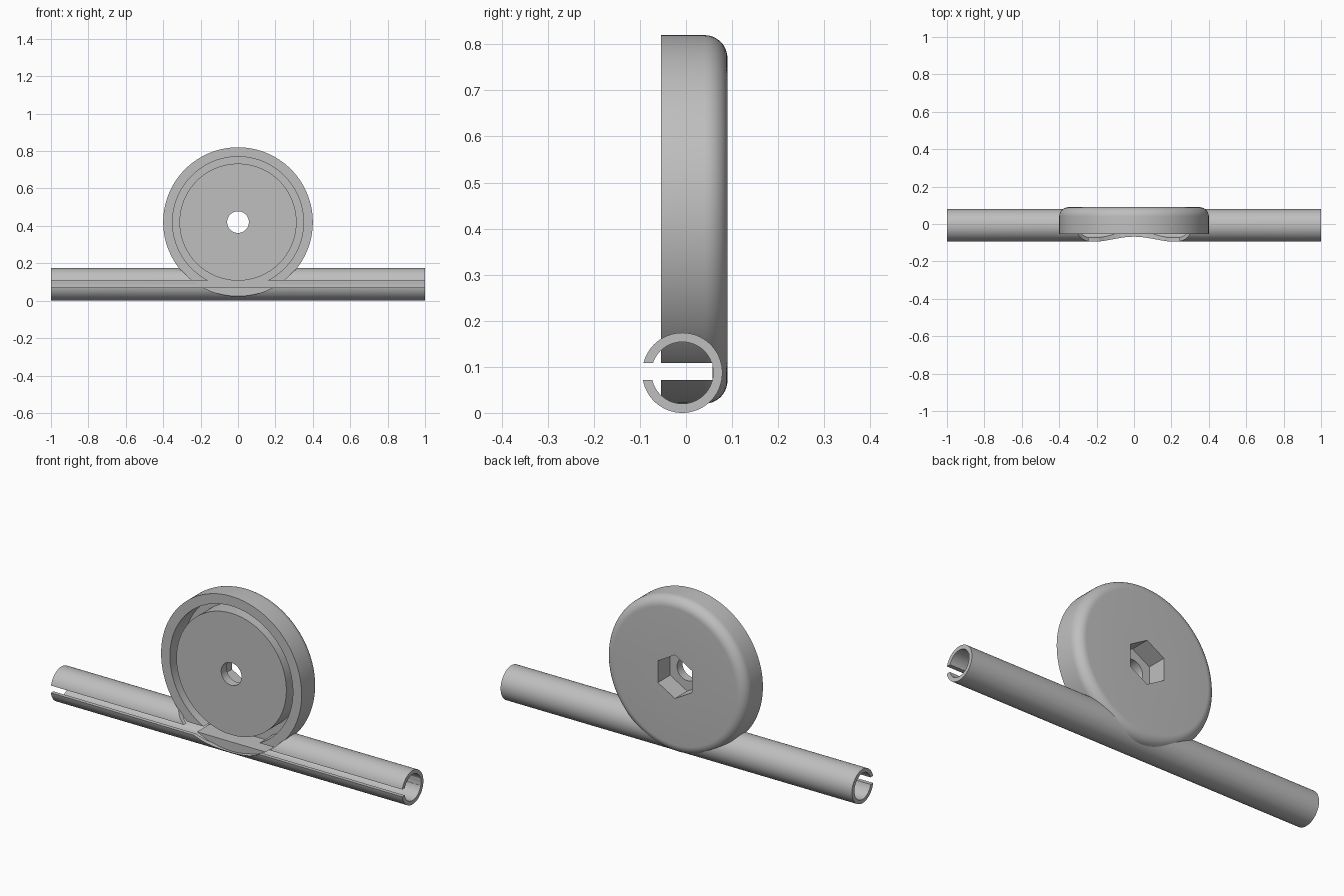
import bpy
import bmesh
from math import sin, cos, pi
from mathutils import Matrix, Vector

old = bpy.data.objects.get("Cube")
if old:
    bpy.data.objects.remove(old, do_unlink=True)

grey = bpy.data.materials.new("plain grey")
grey.use_nodes = True
COLOUR = (0.52, 0.52, 0.52, 1)
grey.diffuse_color = COLOUR
grey.node_tree.nodes["Principled BSDF"].inputs["Base Color"].default_value = COLOUR

DISC_Z, DISC_R = 0.42, 0.40          # wheel centre height and radius
FRONT, BACK = -0.054, 0.09           # wheel faces
TUBE_Y, TUBE_Z = -0.008, 0.087       # tube axis
TUBE_R, BORE_R = 0.087, 0.067
SLOT_LOW, SLOT_HIGH, SLOT_BACK = 0.071, 0.108, 0.058


def finish(bm, name):
    bmesh.ops.recalc_face_normals(bm, faces=bm.faces)
    mesh = bpy.data.meshes.new(name)
    bm.to_mesh(mesh)
    bm.free()
    mesh.materials.append(grey)
    obj = bpy.data.objects.new(name, mesh)
    bpy.context.collection.objects.link(obj)
    return obj


def lathe(name, profile, axis, centre, steps):
    """Spin a closed (radius, along) profile around the x or y axis."""
    bm = bmesh.new()
    along = Vector(axis)
    verts = [bm.verts.new(Vector(centre) + along * t + Vector((0, 0, r)))
             for r, t in profile]
    edges = [bm.edges.new((verts[i - 1], v)) for i, v in enumerate(verts)]
    bmesh.ops.spin(bm, geom=verts + edges, cent=centre, axis=axis,
                   angle=2 * pi, steps=steps, use_merge=True)
    bmesh.ops.remove_doubles(bm, verts=bm.verts, dist=1e-5)
    return finish(bm, name)


def prism(name, radius, sides, y0, y1):
    """Prism along y on the wheel axis, with a corner on the x axis."""
    bm = bmesh.new()
    bmesh.ops.create_cone(bm, cap_ends=True, segments=sides, radius1=radius,
                          radius2=radius, depth=y1 - y0)
    turn = Matrix.Rotation(pi / 2, 4, 'X') @ Matrix.Rotation(pi / 2, 4, 'Z')
    if sides == 6:
        turn = turn @ Matrix.Rotation(pi / 6, 4, 'Z')
    place = Matrix.Translation((0, (y0 + y1) / 2, DISC_Z))
    bmesh.ops.transform(bm, matrix=place @ turn, verts=bm.verts)
    return finish(bm, name)


def cut(obj, cutter):
    mod = obj.modifiers.new("cut", 'BOOLEAN')
    mod.operation = 'DIFFERENCE'
    mod.solver = 'EXACT'
    mod.object = cutter
    cutter.hide_render = True
    bpy.context.view_layer.objects.active = obj
    bpy.ops.object.modifier_apply(modifier=mod.name)


# Wheel: centre hole, ring groove in the front, rounded back rim
FILLET = 0.05
rim = [(DISC_R - FILLET + FILLET * cos(a), BACK - FILLET + FILLET * sin(a))
       for a in (i * pi / 20 for i in range(11))]
wheel = lathe("wheel", [(0.058, FRONT), (0.313, FRONT), (0.313, SLOT_BACK),
                        (0.35, SLOT_BACK), (0.35, FRONT), (DISC_R, FRONT)]
              + rim + [(0.058, BACK)], (0, 1, 0), (0, 0, DISC_Z), 128)

# Tube: hollow pipe along x
tube = lathe("tube", [(BORE_R, -1), (TUBE_R, -1), (TUBE_R, 1), (BORE_R, 1)],
             (1, 0, 0), (0, TUBE_Y, TUBE_Z), 72)

# Cutters: hexagonal nut pocket, wheel clearance, long front slot
pocket = prism("pocket_cutter", 0.112, 6, -0.01, 0.2)
clearance = prism("clearance_cutter", 0.396, 128, -0.3, SLOT_BACK)
bm = bmesh.new()
bmesh.ops.create_cube(bm, size=1)
bmesh.ops.scale(bm, vec=(3, SLOT_BACK + 0.3, SLOT_HIGH - SLOT_LOW), verts=bm.verts)
bmesh.ops.translate(bm, vec=(0, (SLOT_BACK - 0.3) / 2, (SLOT_HIGH + SLOT_LOW) / 2),
                    verts=bm.verts)
slot = finish(bm, "slot_cutter")

cut(wheel, pocket)
cut(wheel, slot)
cut(tube, clearance)
cut(tube, slot)
for cutter in (pocket, clearance, slot):
    bpy.data.objects.remove(cutter, do_unlink=True)

# Smooth curved walls, sharp edges
for obj in (wheel, tube):
    bpy.ops.object.select_all(action='DESELECT')
    obj.select_set(True)
    bpy.context.view_layer.objects.active = obj
    bpy.ops.object.shade_smooth_by_angle(angle=pi / 6)
